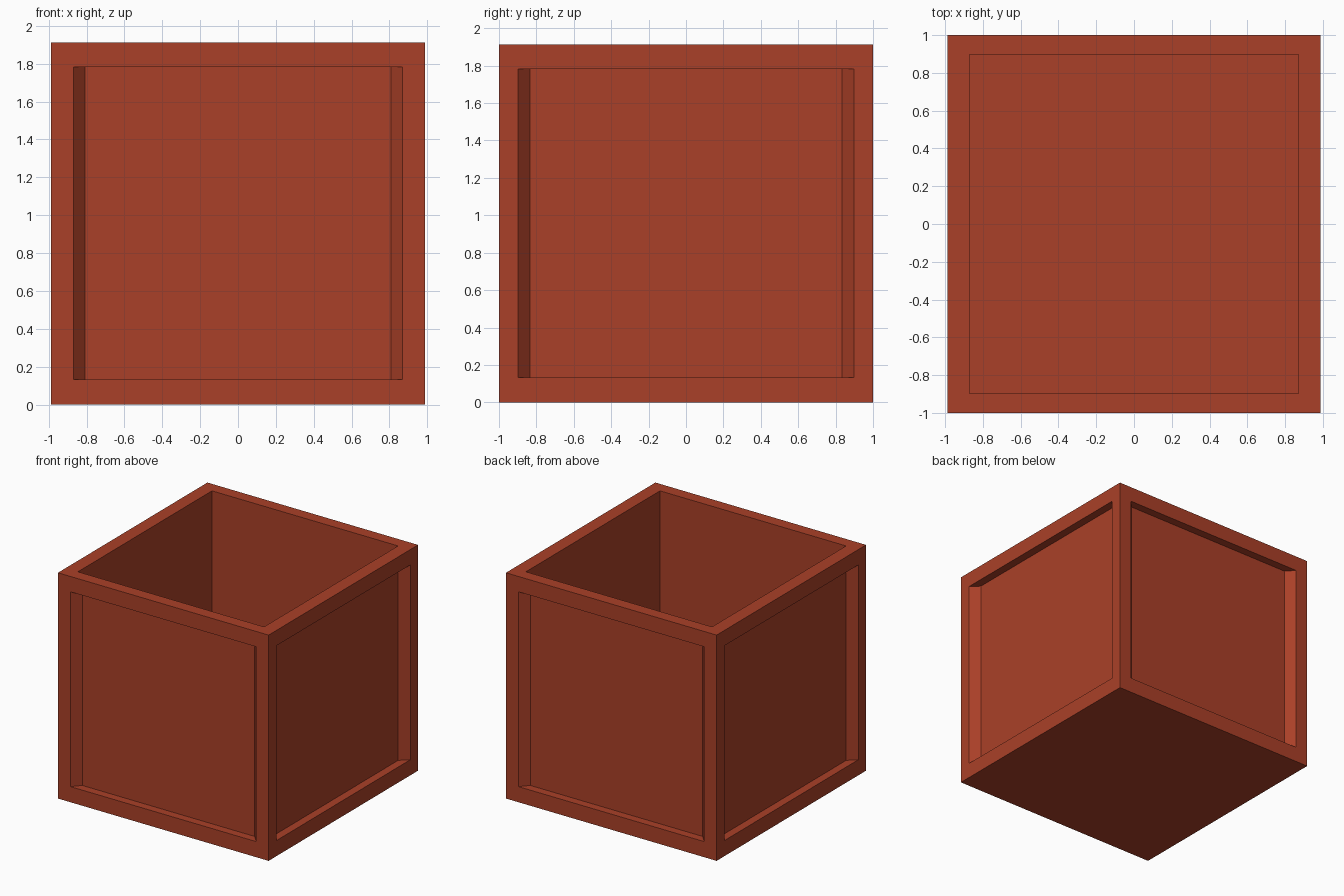
import bpy, bmesh
from mathutils import Vector

if "Cube" in bpy.data.objects:
    bpy.data.objects.remove(bpy.data.objects["Cube"])

W, D, H = 0.987, 1.0, 1.912        # half width, half depth, height
Z0, Z1 = 0.132, 1.782              # panel bottom and top
RECESS = 0.07                      # panel depth
FLOOR = 0.12                       # thickness of the floor


def inset_to(bm, face, move):
    """Inset a face, then place each corner of the inner face with move()."""
    corners = {}
    centre = face.calc_center_median()
    bmesh.ops.inset_individual(bm, faces=[face], thickness=0.02)
    for v in face.verts:
        v.co = move([1 if v.co[i] > centre[i] else -1 for i in range(3)])


terracotta = bpy.data.materials.new("terracotta")
terracotta.diffuse_color = (0.402, 0.051, 0.021, 1)
terracotta.use_nodes = True
terracotta.node_tree.nodes["Principled BSDF"].inputs["Base Color"].default_value = terracotta.diffuse_color

# solid block
bm = bmesh.new()
bmesh.ops.create_cube(bm, size=2)
for v in bm.verts:
    v.co = Vector((v.co.x * W, v.co.y * D, (v.co.z + 1) * H / 2))
bm.normal_update()
sides = [f for f in bm.faces if abs(f.normal.z) < 0.5]
top = next(f for f in bm.faces if f.normal.z > 0.5)

# recessed panels with slanted left and right edges
for f in sides:
    n = f.normal.copy()
    faces_y = abs(n.y) > 0.5
    for half, depth in ((0.87 if faces_y else 0.897, 0),
                        (0.808 if faces_y else 0.833, RECESS)):
        def place(s):
            z = Z1 if s[2] > 0 else Z0
            if faces_y:
                return Vector((s[0] * half, n.y * (D - depth), z))
            return Vector((n.x * (W - depth), s[1] * half, z))
        inset_to(bm, f, place)

# open inside: rim, then straight walls down to the floor
for z in (H, FLOOR):
    inset_to(bm, top, lambda s: Vector((s[0] * 0.872, s[1] * 0.897, z)))

mesh = bpy.data.meshes.new("planter_box")
bm.to_mesh(mesh)
bm.free()
mesh.materials.append(terracotta)
box = bpy.data.objects.new("planter_box", mesh)
bpy.context.collection.objects.link(box)
